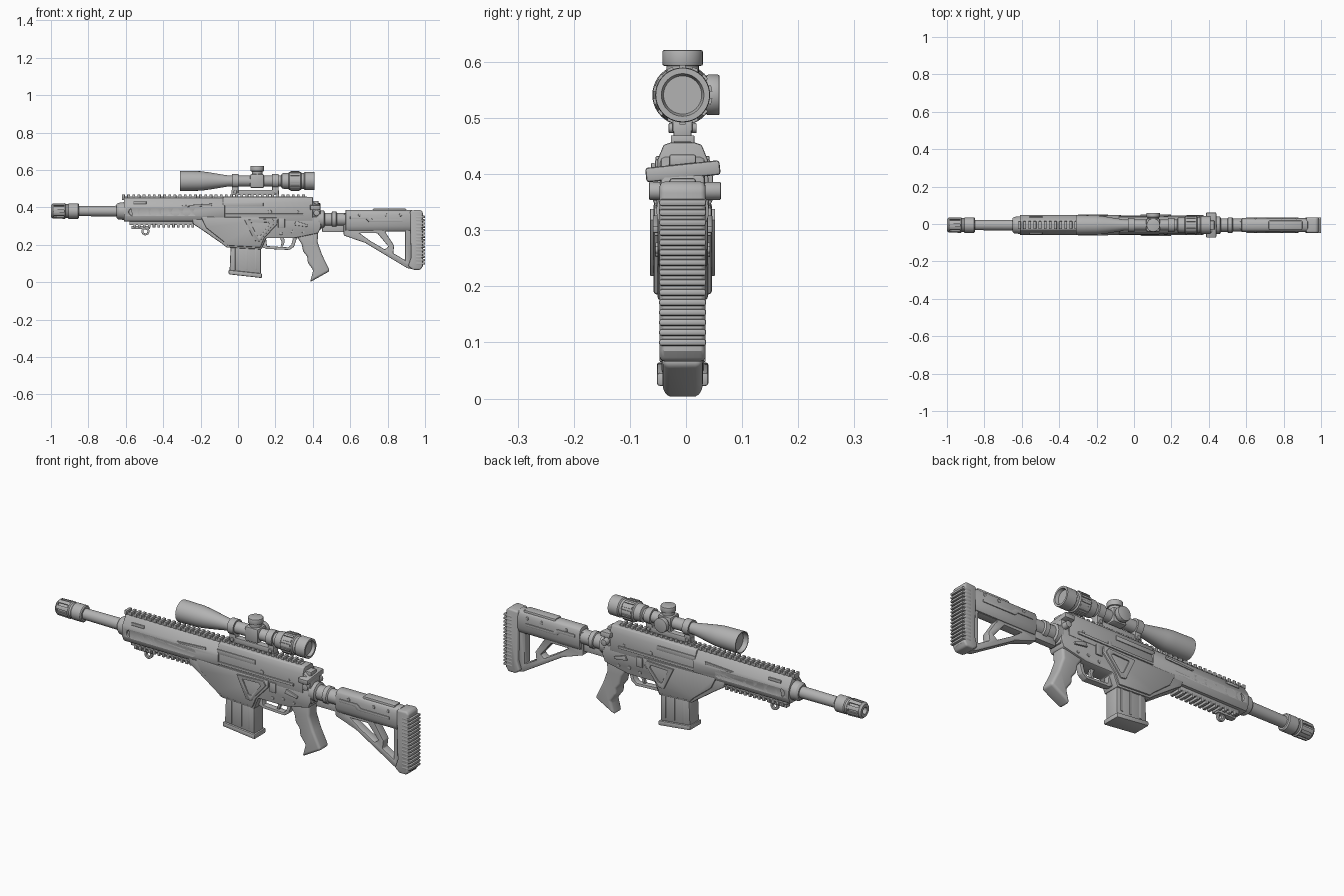
import bpy, bmesh, math
from mathutils import Matrix, Vector

if "Cube" in bpy.data.objects:
    bpy.data.objects.remove(bpy.data.objects["Cube"])

Y0 = -0.006          # centre plane of the rifle
BORE, SCOPE = 0.38, 0.541
grey = bpy.data.materials.new("gunmetal grey")
grey.diffuse_color = (0.45, 0.45, 0.45, 1)
grey.use_nodes = True
grey.node_tree.nodes["Principled BSDF"].inputs["Base Color"].default_value = (0.45, 0.45, 0.45, 1)


def bake(ob):
    """Replace the object's mesh with its modified result."""
    dg = bpy.context.evaluated_depsgraph_get()
    me = bpy.data.meshes.new_from_object(ob.evaluated_get(dg))
    ob.modifiers.clear()
    ob.data = me


def finish(name, bm, bevel=0, segs=2, cutter=None):
    bmesh.ops.remove_doubles(bm, verts=bm.verts, dist=1e-5)
    bmesh.ops.recalc_face_normals(bm, faces=bm.faces)
    me = bpy.data.meshes.new(name)
    bm.to_mesh(me)
    bm.free()
    me.materials.append(grey)
    ob = bpy.data.objects.new(name, me)
    bpy.context.collection.objects.link(ob)
    if cutter:
        m = ob.modifiers.new("cut", 'BOOLEAN')
        m.object, m.operation, m.solver = cutter, 'DIFFERENCE', 'EXACT'
        bake(ob)
        bpy.data.objects.remove(cutter)
    if bevel:
        m = ob.modifiers.new("bevel", 'BEVEL')
        m.width, m.segments, m.limit_method = bevel, segs, 'ANGLE'
        m.angle_limit = math.radians(35)
        bake(ob)
    bpy.ops.object.select_all(action='DESELECT')
    ob.select_set(True)
    bpy.context.view_layer.objects.active = ob
    bpy.ops.object.shade_smooth_by_angle(angle=math.radians(32))
    return ob


def prism(name, loops, hw, y=0, bevel=0.004, segs=2):
    """Side outline (x, z), with any further loops as holes, given thickness."""
    cu = bpy.data.curves.new("outline", 'CURVE')
    cu.dimensions, cu.fill_mode, cu.extrude = '2D', 'BOTH', hw
    for pts in loops:
        s = cu.splines.new('POLY')
        s.points.add(len(pts) - 1)
        s.use_cyclic_u = True
        for p, (x, z) in zip(s.points, pts):
            p.co = (x, z, 0, 1)
    tmp = bpy.data.objects.new("outline", cu)
    bpy.context.collection.objects.link(tmp)
    me = bpy.data.meshes.new_from_object(tmp.evaluated_get(bpy.context.evaluated_depsgraph_get()))
    bpy.data.objects.remove(tmp)
    bm = bmesh.new()
    bm.from_mesh(me)
    bmesh.ops.remove_doubles(bm, verts=bm.verts, dist=1e-5)
    bmesh.ops.dissolve_limit(bm, angle_limit=0.01, verts=bm.verts, edges=bm.edges)
    bm.transform(Matrix.Translation((0, Y0 + y, 0)) @ Matrix.Rotation(math.pi / 2, 4, 'X'))
    return finish(name, bm, bevel, segs)


def boxes(name, items, bevel=0.003, rot=None):
    """Boxes as (x0, x1, y0, y1, z0, z1), y from the centre plane."""
    bm = bmesh.new()
    for x0, x1, y0, y1, z0, z1 in items:
        m = Matrix.Translation(((x0 + x1) / 2, (y0 + y1) / 2 + Y0, (z0 + z1) / 2))
        if rot:
            m = m @ rot
        bmesh.ops.create_cube(bm, size=1, matrix=m @ Matrix.Diagonal((x1 - x0, y1 - y0, z1 - z0, 1)))
    return finish(name, bm, bevel)


def cylinders(name, items, axis='Y', bevel=0.002, n=20):
    """Cylinders as (x, y, z, radius, length) along one axis."""
    bm = bmesh.new()
    turn = Matrix.Rotation(math.pi / 2, 4, 'X') if axis == 'Y' else Matrix()
    for x, y, z, r, d in items:
        bmesh.ops.create_cone(bm, cap_ends=True, segments=n, radius1=r, radius2=r, depth=d,
                              matrix=Matrix.Translation((x, y + Y0, z)) @ turn)
    return finish(name, bm, bevel)


def lathe(name, pts, z, n=32, cutter=None):
    bm = bmesh.new()
    vs = [bm.verts.new((x, Y0, z + r)) for x, r in pts]
    es = [bm.edges.new(p) for p in zip(vs, vs[1:])]
    bmesh.ops.spin(bm, geom=vs + es, cent=(0, Y0, z), axis=(1, 0, 0), angle=2 * math.pi, steps=n)
    return finish(name, bm, cutter=cutter)


def section(name, yz, x0, x1, bevel=0.003, cutter=None):
    """Mirrored cross-section (y >= 0, z) drawn out along x."""
    bm = bmesh.new()
    pts = yz + [(-y, z) for y, z in reversed(yz)]
    f = bm.faces.new([bm.verts.new((x0, y + Y0, z)) for y, z in pts])
    ext = bmesh.ops.extrude_face_region(bm, geom=[f])["geom"]
    bmesh.ops.translate(bm, vec=(x1 - x0, 0, 0), verts=[v for v in ext if isinstance(v, bmesh.types.BMVert)])
    return finish(name, bm, bevel, cutter=cutter)


def ring_boxes(name, x0, x1, r0, r1, w, z, n):
    """Small blocks spaced around a circle about the x axis."""
    bm = bmesh.new()
    for i in range(n):
        m = Matrix.Translation(((x0 + x1) / 2, Y0, z)) @ Matrix.Rotation(2 * math.pi * i / n, 4, 'X')
        bmesh.ops.create_cube(bm, size=1, matrix=m @ Matrix.Translation((0, 0, (r0 + r1) / 2))
                              @ Matrix.Diagonal((x1 - x0, w, r1 - r0, 1)))
    return finish(name, bm)


# Barrel and slotted muzzle
slots = ring_boxes("slot_cutter", -0.985, -0.93, 0.032, 0.06, 0.013, BORE, 8)
lathe("muzzle_brake", [(-0.95, 0), (-0.95, 0.017), (-1, 0.017), (-1, 0.032), (-0.99, 0.04), (-0.925, 0.042),
      (-0.92, 0.037), (-0.91, 0.037), (-0.905, 0.041), (-0.855, 0.041), (-0.85, 0.036), (-0.85, 0)], BORE, cutter=slots)
lathe("barrel", [(-0.86, 0), (-0.86, 0.027), (-0.6, 0.029), (-0.6, 0)], BORE)
lathe("barrel_collar", [(-0.65, 0), (-0.65, 0.036), (-0.64, 0.044), (-0.605, 0.048), (-0.59, 0.048), (-0.59, 0)], BORE)

# Handguard with a row of round holes and top slots
holes = [(-0.565 + 0.058 * i, s * 0.055, 0.375, 0.019, 0.022) for i in range(7) for s in (-1, 1)]
cut = cylinders("hole_cutter", holes, bevel=0)
section("handguard", [(0.024, 0.45), (0.05, 0.41), (0.054, 0.395), (0.054, 0.355), (0.04, 0.325)], -0.61, -0.07, cutter=cut)
for s in (-1, 1):
    prism("vent_strip", [[(-0.3, 0.41), (-0.14, 0.42), (-0.14, 0.408), (-0.29, 0.402)]], 0.003, s * 0.053, 0.001)
    boxes("front_slot_plate", [(-0.56, -0.49, s * 0.044 - 0.004, s * 0.044 + 0.004, 0.418, 0.432)], 0.002)

# Top and bottom accessory rails
boxes("top_rail", [(-0.62, 0.37, -0.016, 0.016, 0.44, 0.458)]
      + [(-0.62 + 0.0275 * i, -0.605 + 0.0275 * i, -0.021, 0.021, 0.45, 0.469) for i in range(36)], 0.002)
boxes("bottom_rail", [(-0.58, -0.2, -0.025, 0.025, 0.305, 0.335)]
      + [(-0.56 + 0.026 * i, -0.546 + 0.026 * i, -0.028, 0.028, 0.292, 0.312) for i in range(13)], 0.002)
boxes("sling_bracket", [(-0.57, -0.47, -0.014, 0.014, 0.283, 0.3)])
prism("sling_loop", [[(-0.495 + r * math.cos(a * math.pi / 8), 0.272 + r * math.sin(a * math.pi / 8))
                      for a in range(16)] for r in (0.022, 0.011)], 0.007, 0, 0.002)

# Receiver
section("upper_receiver", [(0.022, 0.456), (0.034, 0.452), (0.045, 0.425), (0.047, 0.33)], -0.08, 0.4)
prism("rear_receiver", [[(0.36, 0.445), (0.4, 0.43), (0.44, 0.4), (0.445, 0.28), (0.36, 0.28)]], 0.04, 0, 0.008)
prism("lower_receiver", [[(-0.25, 0.36), (-0.24, 0.31), (-0.2, 0.285), (-0.085, 0.205), (-0.06, 0.185), (0.125, 0.175),
      (0.15, 0.235), (0.3, 0.235), (0.43, 0.262), (0.445, 0.3), (0.435, 0.35), (0.0, 0.355)]], 0.045, 0, 0.006)
prism("magazine_well", [[(-0.2, 0.35), (-0.17, 0.29), (-0.075, 0.215), (-0.055, 0.195), (0.12, 0.185), (0.14, 0.235),
      (0.21, 0.31), (0.21, 0.345)]], 0.052, 0, 0.006)
tri = [(0.035, 0.333), (0.185, 0.338), (0.198, 0.318), (0.115, 0.218), (0.088, 0.222)]
mid = Vector((0.122, 0.292))
inner = [tuple(mid + (Vector(p) - mid) * 0.62) for p in tri]
for s in (-1, 1):
    prism("triangle_frame", [tri, inner], 0.005, s * 0.053, 0.002)
    boxes("ejection_cover", [(-0.08, 0.135, s * 0.046 - 0.003, s * 0.046 + 0.003, 0.404, 0.426)], 0.002)
    boxes("side_ridge", [(-0.19, 0.35, s * 0.047 - 0.005, s * 0.047 + 0.005, 0.353, 0.366)], 0.002)
    prism("selector_lever", [[(0.3, 0.305), (0.37, 0.295), (0.372, 0.307), (0.31, 0.327)]], 0.005, s * 0.048, 0.002)
    boxes("bolt_catch", [(0.215, 0.25, s * 0.047 - 0.004, s * 0.047 + 0.004, 0.29, 0.34)], 0.002)
cylinders("receiver_pins", [(x, 0, z, r, 0.098) for x, z, r in
          ((0.23, 0.26, 0.008), (0.29, 0.27, 0.008), (0.35, 0.265, 0.007), (0.17, 0.375, 0.011), (0.32, 0.375, 0.007))])
cylinders("takedown_pin", [(0.42, 0.004, 0.37, 0.016, 0.128)])
boxes("charging_handle", [(0.385, 0.44, -0.066, 0.067, 0.392, 0.418)], 0.005, Matrix.Rotation(math.radians(6), 4, 'X'))
boxes("rear_sight_base", [(0.37, 0.43, -0.024, 0.024, 0.41, 0.435)], 0.004)

# Magazine
prism("magazine", [[(-0.038, 0.22), (0.122, 0.22), (0.122, 0.045), (-0.045, 0.062)]], 0.038, 0, 0.006)
prism("magazine_base", [[(-0.05, 0.065), (0.128, 0.046), (0.128, 0.022), (-0.05, 0.042)]], 0.046, 0, 0.005)
boxes("magazine_ribs", [(x, x + 0.012, -0.041, 0.041, 0.065, 0.2) for x in (-0.015, 0.04, 0.09)], 0.002)

# Trigger, guard and grip
prism("trigger_guard", [[(0.125, 0.25), (0.125, 0.19), (0.15, 0.178), (0.275, 0.172), (0.3, 0.19), (0.32, 0.25)],
      [(0.15, 0.235), (0.155, 0.193), (0.27, 0.186), (0.285, 0.2), (0.295, 0.235)]], 0.016, 0, 0.003)
prism("trigger", [[(0.22, 0.245), (0.245, 0.245), (0.25, 0.215), (0.24, 0.19), (0.228, 0.19), (0.234, 0.215)]], 0.008, 0, 0.002)
prism("pistol_grip", [[(0.295, 0.27), (0.43, 0.27), (0.425, 0.215), (0.45, 0.145), (0.492, 0.06), (0.385, 0.0),
      (0.403, 0.065), (0.372, 0.105), (0.372, 0.135), (0.348, 0.165), (0.34, 0.205)]], 0.036, 0, 0.013, 4)

# Buffer tube and skeleton stock
lathe("buffer_tube", [(0.43, 0), (0.43, 0.047), (0.46, 0.047), (0.465, 0.036), (0.5, 0.036), (0.503, 0.042),
      (0.525, 0.042), (0.53, 0.035), (0.62, 0.035), (0.62, 0)], 0.335, 24)
boxes("buffer_rail", [(0.45, 0.6, -0.016, 0.016, 0.268, 0.31)])
section("stock_tube", [(0.016, 0.387), (0.03, 0.378), (0.037, 0.36), (0.037, 0.3), (0.025, 0.275)], 0.575, 0.93, 0.004)
prism("stock_frame", [[(0.565, 0.365), (0.59, 0.375), (0.93, 0.375), (0.93, 0.07), (0.905, 0.075), (0.68, 0.21), (0.565, 0.25)],
      [(0.65, 0.262), (0.745, 0.262), (0.805, 0.19), (0.785, 0.175), (0.705, 0.222)],
      [(0.785, 0.272), (0.893, 0.272), (0.893, 0.118), (0.83, 0.155), (0.835, 0.195)]], 0.022, 0, 0.005)
boxes("cheek_rest", [(0.72, 0.9, -0.024, 0.024, 0.37, 0.393)], 0.006)
for s in (-1, 1):
    prism("stock_side_panel", [[(0.6, 0.352), (0.7, 0.352), (0.72, 0.335), (0.88, 0.335), (0.88, 0.322), (0.7, 0.322),
          (0.685, 0.337), (0.6, 0.337)]], 0.003, s * 0.038, 0.0015)
cylinders("stock_screws", [(x, 0, 0.36, 0.008, 0.08) for x in (0.65, 0.79, 0.87)])
prism("butt_plate", [[(0.92, 0.383), (0.975, 0.387), (0.988, 0.375), (0.988, 0.085), (0.975, 0.066), (0.935, 0.066),
      (0.91, 0.085), (0.925, 0.13)]], 0.041, 0, 0.01, 3)
boxes("recoil_pad_ridges", [(0.95, 1.0, -0.042, 0.042, 0.094 + 0.0178 * i, 0.106 + 0.0178 * i) for i in range(15)], 0.004)

# Scope, knobs and mount
lathe("scope_body", [(-0.28, 0), (-0.285, 0.046), (-0.31, 0.049), (-0.31, 0.054), (-0.2, 0.052), (-0.16, 0.047),
      (-0.05, 0.029), (0.23, 0.029), (0.235, 0.041), (0.27, 0.043), (0.275, 0.049), (0.335, 0.049), (0.34, 0.043),
      (0.352, 0.043), (0.357, 0.049), (0.41, 0.048), (0.41, 0.038), (0.395, 0.034), (0.395, 0)], SCOPE, 40)
ring_boxes("zoom_ring_grips", 0.28, 0.33, 0.045, 0.053, 0.011, SCOPE, 14)
boxes("turret_housing", [(0.065, 0.14, -0.036, 0.036, 0.503, 0.578)], 0.01)
cylinders("elevation_knob", [(0.103, 0, 0.585, 0.029, 0.05), (0.103, 0, 0.607, 0.036, 0.028)], 'Z', 0.003, 28)
cylinders("side_knob", [(0.103, 0.04, SCOPE, 0.03, 0.03), (0.103, 0.054, SCOPE, 0.036, 0.024)], 'Y', 0.003, 28)
for x in (-0.032, 0.183):
    lathe("scope_ring", [(x, 0.02), (x, 0.038), (x + 0.034, 0.038), (x + 0.034, 0.02)], SCOPE)
    boxes("ring_foot", [(x, x + 0.034, -0.018, 0.018, 0.475, 0.515)])
    cylinders("ring_clamp_bolt", [(x + 0.017, 0, 0.482, 0.009, 0.05)])
boxes("scope_mount", [(-0.035, 0.218, -0.016, 0.016, 0.465, 0.493)])
